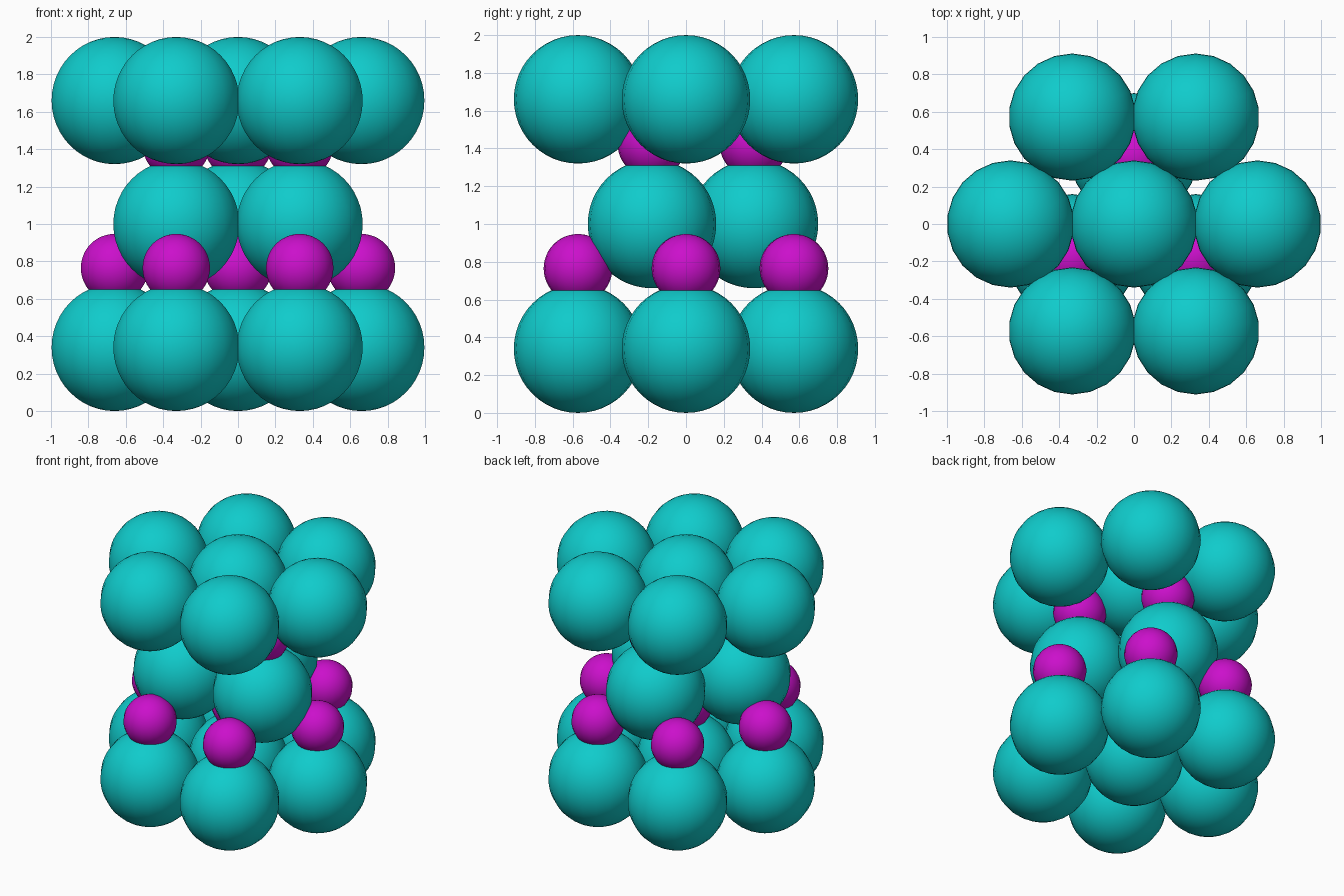
import bpy
import math

if "Cube" in bpy.data.objects:
    bpy.data.objects.remove(bpy.data.objects["Cube"], do_unlink=True)


def material(name, color):
    mat = bpy.data.materials.new(name)
    mat.use_nodes = True
    mat.diffuse_color = color
    mat.node_tree.nodes["Principled BSDF"].inputs["Base Color"].default_value = color
    return mat


teal = material("teal", (0.005, 0.6, 0.6, 1))
magenta = material("magenta", (0.6, 0.005, 0.6, 1))

LARGE, SMALL = 0.34, 0.182
SPACING, LAYER, LIFT = 0.66, 0.66, 0.425


def ball(name, radius, location, mat):
    # One meridian lies on the y axis, poles point up
    bpy.ops.mesh.primitive_uv_sphere_add(segments=22, ring_count=24,
                                         radius=radius, location=location)
    obj = bpy.context.object
    obj.name = name
    obj.data.materials.append(mat)
    bpy.ops.object.shade_smooth()


# Hexagon with a centre for the outer layers, triangle for the middle one
hexagon = [(0, 0)] + [(SPACING * math.cos(i * math.pi / 3),
                       SPACING * math.sin(i * math.pi / 3)) for i in range(6)]
triangle = [(-SPACING / 2, -0.18), (SPACING / 2, -0.18), (0, 0.36)]

# Large balls, with a small ball above each except in the top layer
layers = [("bottom", hexagon), ("middle", triangle), ("top", hexagon)]
for level, (label, places) in enumerate(layers):
    z = LARGE + level * LAYER
    for x, y in places:
        ball(label + "_large_ball", LARGE, (x, y, z), teal)
        if label != "top":
            ball(label + "_small_ball", SMALL, (x, y, z + LIFT), magenta)
